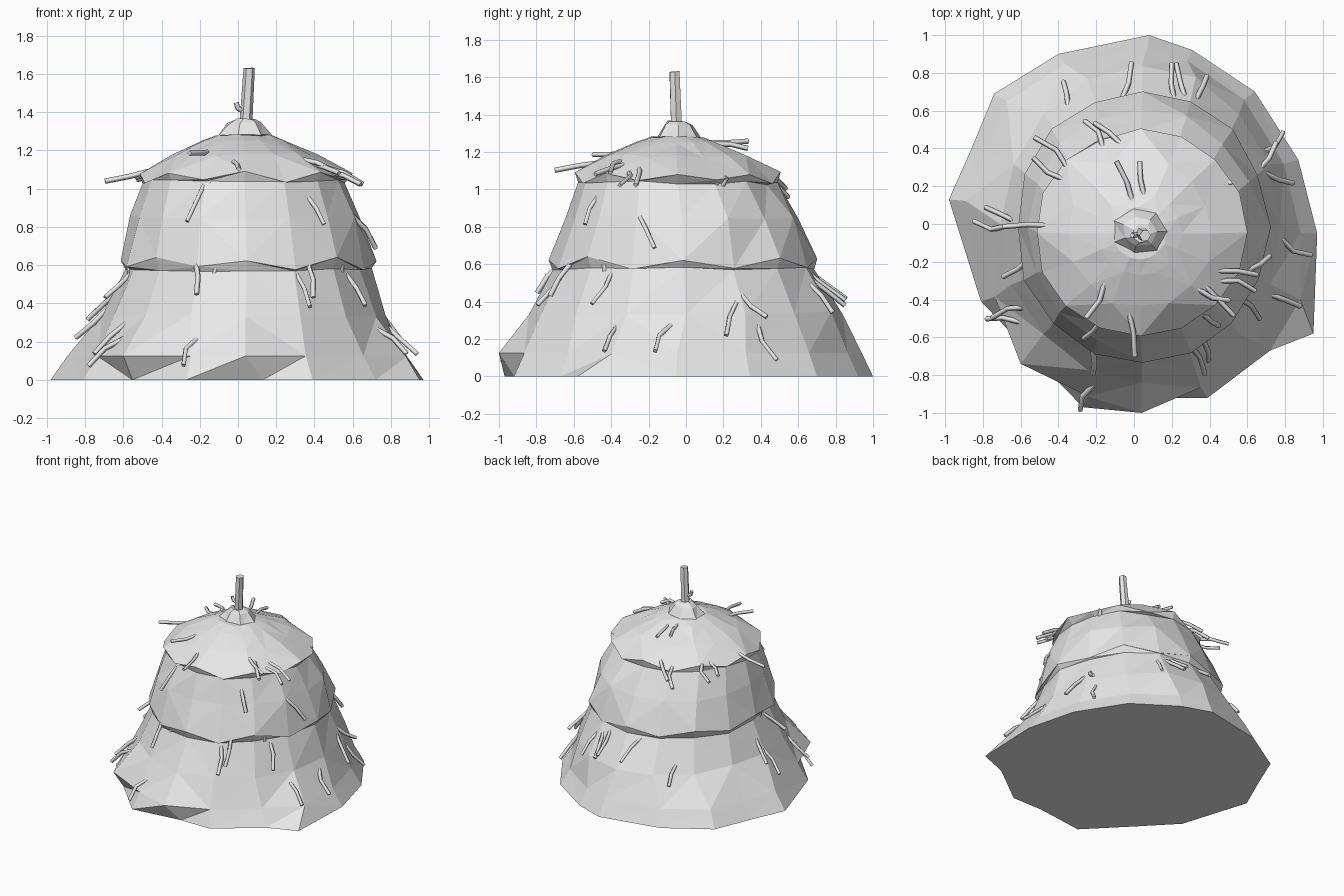
import bpy, bmesh, math, random
from mathutils import Vector, Quaternion
from mathutils.bvhtree import BVHTree

random.seed(4)
if "Cube" in bpy.data.objects:
    bpy.data.objects.remove(bpy.data.objects["Cube"])

hay = bpy.data.materials.new("pale_grey_hay")
hay.use_nodes = True
hay.diffuse_color = (0.8, 0.8, 0.8, 1)
hay.node_tree.nodes["Principled BSDF"].inputs["Base Color"].default_value = hay.diffuse_color

SIDES = 16


def add_object(name, data):
    obj = bpy.data.objects.new(name, data)
    data.materials.append(hay)
    bpy.context.collection.objects.link(obj)
    return obj


def loft(name, rings):
    """Join rings of points into a closed, flat shaded skin."""
    bm = bmesh.new()
    loops = [[bm.verts.new(p) for p in ring] for ring in rings]
    for low, high in zip(loops, loops[1:]):
        n = len(low)
        for i in range(n):
            j = (i + 1) % n
            bm.faces.new((low[i], low[j], high[j], high[i]))
    bm.faces.new(loops[0][::-1])
    bm.faces.new(loops[-1])
    # Split the bent side quads, keep the flat floor whole
    quads = [f for f in bm.faces if len(f.verts) == 4]
    bmesh.ops.triangulate(bm, faces=quads)
    bmesh.ops.recalc_face_normals(bm, faces=bm.faces)
    mesh = bpy.data.meshes.new(name)
    bm.to_mesh(mesh)
    tree = BVHTree.FromBMesh(bm)
    bm.free()
    add_object(name, mesh)
    return tree


def ring(z, cx, cy, rx, ry, n=SIDES, wobble=0.012, drop=0.0):
    """Irregular ellipse; drop lowers every other point."""
    points = []
    for i in range(n):
        a = math.tau * i / n
        k = 1 + random.uniform(-wobble, wobble) / rx
        points.append(Vector((cx + rx * k * math.cos(a), cy + ry * k * math.sin(a),
                              z - drop * (i % 2) + random.uniform(-wobble, wobble))))
    return points


# Ragged footprint, counter-clockwise from the left side
foot = [(.97, -.05), (.87, .34), (.64, .70), (.31, .92), (.08, 1), (-.4, .9),
        (-.74, .69), (-.86, .4), (-.98, .13), (-.81, -.41), (-.6, -.74), (-.27, -.97),
        (.04, -1), (.39, -.92), (.72, -.67), (.95, -.58)]
floor = [Vector((x, y, 0)) for x, y in foot]
skirt = [Vector((x * .91, y * .94, .125)) for x, y in foot]
# Tufts that overhang the floor
for i in (10, 12):
    skirt[i] = Vector((*foot[i], .125))
    floor[i] = floor[i] * .92
floor[12].x = .13
skirt[15] = Vector((.88, -.4, .12))

# Haystack in three overlapping tiers
stack = loft("haystack", [
    floor, skirt,
    ring(.34, .04, 0, .74, .83),
    ring(.575, .045, -.015, .645, .70),
    ring(.63, .045, -.015, .67, .725, drop=.045),
    ring(.85, .04, -.02, .61, .63),
    ring(1.035, .035, -.045, .535, .525),
    ring(1.09, .035, -.045, .555, .54, drop=.05),
    ring(1.18, .035, -.05, .38, .39),
    ring(1.25, .03, -.05, .22, .22, wobble=.006),
    ring(1.28, .03, -.05, .14, .14, wobble=.004),
])

# Knob and centre pole
loft("top_knob", [ring(1.25, .03, -.04, .16, .14, 7, .012),
                  ring(1.34, .03, -.04, .09, .08, 7, .008),
                  ring(1.365, .04, -.05, .05, .05, 7, .004)])
loft("centre_pole", [ring(1.32, .04, -.05, .034, .034, 6, 0),
                     ring(1.63, .06, -.06, .03, .03, 6, .003)])


def add_path(curve, points):
    spline = curve.splines.new('POLY')
    spline.points.add(len(points) - 1)
    for target, p in zip(spline.points, points):
        target.co = (*p, 1)


def new_tube(name, radius):
    curve = bpy.data.curves.new(name, 'CURVE')
    curve.dimensions = '3D'
    curve.bevel_depth = radius
    curve.bevel_resolution = 0
    curve.use_fill_caps = True
    add_object(name, curve)
    return curve


twig = new_tube("pole_twig", .014)
add_path(twig, [(.04, -.05, 1.40), (0, -.06, 1.42), (-.01, -.06, 1.45)])

# Loose straws: compass angle and height of each root
roots = [(120, .4), (98, .56), (76, .55), (72, .52), (67, .5), (114, 1.07), (108, 1.04),
         (103, 1.1), (139, 1.1), (146, 1.1), (175, .46), (178, .38), (176, 1.1),
         (189, .6), (194, .56), (85, 1.25), (105, 1.26), (235, 1.2), (262, 1.15),
         (328, 1.1), (320, 1.14), (315, 1.16), (333, 1.12), (340, .86), (334, .27),
         (307, .96), (294, .56), (300, .6), (322, .6), (326, .56), (257, .58),
         (248, .6), (246, .57), (253, .22), (213, .3), (217, .22), (24, 1.04),
         (29, 1.06), (28, .44), (25, .4), (33, .28), (357, .28), (250, 1.04), (246, 1.03)]
straws = new_tube("loose_straws", .014)
for angle, z in roots:
    a = math.radians(angle)
    out = Vector((math.cos(a), math.sin(a), 0))
    hit, normal, _, _ = stack.ray_cast(Vector((.035, -.04, z)) + out * 2, -out)
    if hit is None:
        continue
    if normal.dot(out) < 0:
        normal = -normal
    down = Vector((0, 0, -1))
    slope = (down - normal * down.dot(normal)).normalized()
    slope.rotate(Quaternion(normal, random.uniform(-.45, .45)))
    size = random.uniform(.17, .23)
    bend = normal.cross(slope) * random.uniform(-.03, .03)
    add_path(straws, [hit - normal * .01,
                      hit + slope * size * .45 + normal * .025 + bend,
                      hit + slope * size + normal * random.uniform(.03, .08)])
